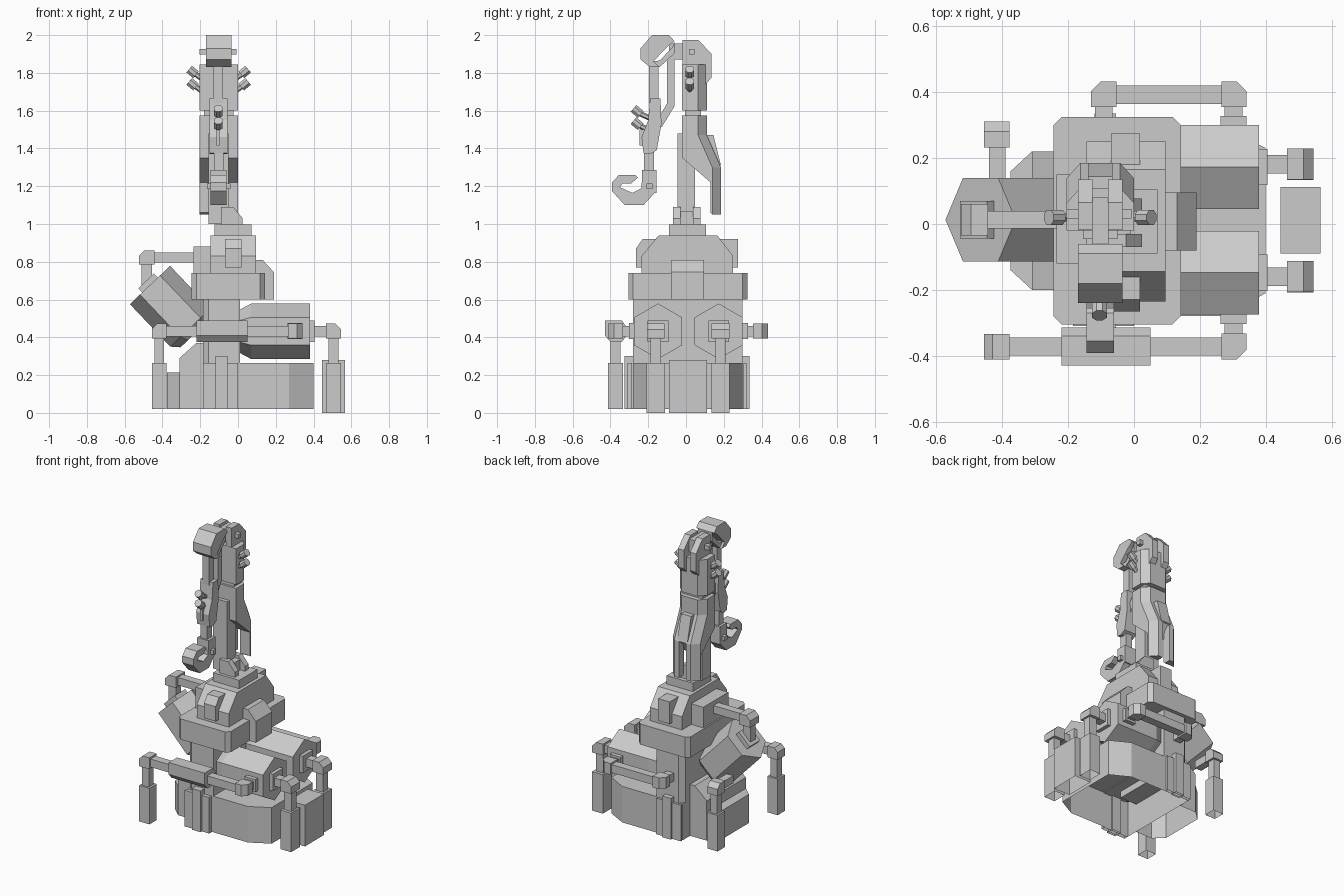
import bpy, bmesh
from math import cos, sin, pi
from mathutils import Vector as V

CY = 0.013  # centre line of the body in y


def loft(name, rings, hollow=False):
    """Solid skinned through equal-length rings; hollow leaves the first ring open."""
    bm = bmesh.new()
    rows = [[bm.verts.new(p) for p in r] for r in rings]
    n = len(rows[0])
    for a, b in zip(rows, rows[1:]):
        for i in range(n):
            j = (i + 1) % n
            bm.faces.new((a[i], a[j], b[j], b[i]))
    first = bm.faces.new(rows[0])
    bm.faces.new(rows[-1])
    bmesh.ops.recalc_face_normals(bm, faces=bm.faces)
    if hollow:
        bm.faces.remove(first)
    me = bpy.data.meshes.new(name)
    bm.to_mesh(me)
    bm.free()
    ob = bpy.data.objects.new(name, me)
    bpy.context.collection.objects.link(ob)
    return ob


def prism(name, pts, axis, a, b, hollow=False):
    """Extrude a 2D profile along an axis from a to b."""
    put = {'x': lambda p, t: (t, p[0], p[1]),
           'y': lambda p, t: (p[0], t, p[1]),
           'z': lambda p, t: (p[0], p[1], t)}[axis]
    return loft(name, [[put(p, t) for p in pts] for t in (a, b)], hollow)


def box(name, x0, x1, y0, y1, z0, z1, hollow=False):
    return prism(name, [(x0, y0), (x1, y0), (x1, y1), (x0, y1)], 'z', z0, z1, hollow)


def rod(name, stations, n=6, ref=(0, 1, 0), turn=0):
    """n-sided rod through (point, radius) stations on a straight axis."""
    ps = [(V(p), r) for p, r in stations]
    d = (ps[-1][0] - ps[0][0]).normalized()
    v = V(ref)
    u = v.cross(d).normalized()
    ang = [turn + 2 * pi * i / n for i in range(n)]
    return loft(name, [[p + u * r * cos(t) + v * r * sin(t) for t in ang] for p, r in ps])


def cut(x0, x1, y0, y1, c, corners):
    """Rectangle with some corners (0=LL 1=LR 2=UR 3=UL) chamfered by c."""
    pts = []
    for i, (x, y) in enumerate([(x0, y0), (x1, y0), (x1, y1), (x0, y1)]):
        if i not in corners:
            pts.append((x, y))
            continue
        dx, dy = (c if x == x0 else -c), (c if y == y0 else -c)
        pair = [(x, y + dy), (x + dx, y)]
        pts += pair if i in (0, 2) else pair[::-1]
    return pts


# Base: faceted hollow plinth, lower left foot, sloped shoulder, column
prism("base_plinth", [(-.185, -.28), (.27, -.28), (.4, -.21), (.4, .23), (.27, .30), (-.185, .30)], 'z', .02, .265, True)
foot = [(-.375, -.14), (-.31, -.20), (-.185, -.20), (-.185, .22), (-.31, .22), (-.375, .16)]
prism("base_foot", foot, 'z', .02, .215, True)
prism("base_shoulder", [(-.31, .215), (-.31, .29), (-.22, .37), (-.06, .37), (-.06, .215)], 'y', -.20, .22)
prism("column", cut(-.185, .01, -.28, .30, .03, (0, 3)), 'z', .26, .6)
for side, y0, y1 in (("front", -.325, -.27), ("back", .29, .335)):
    box(side + "_base_strip", -.12, -.055, y0, y1, .02, .30, True)
    box(side + "_base_panel", -.185, -.0, y0 + .015, y1 - .015, .02, .265, True)

# Hexagonal tanks: two on the right, one tilted on the left
R = .147
for side, y in (("front", -.148), ("back", .173)):
    rod(side + "_tank", [((.01, y, .432), .115), ((.07, y, .432), R), ((.38, y, .432), R)])
    box(side + "_tank_flange", .37, .405, y - .055, y + .055, .375, .49)
    # outlet pipe, elbow, drop pipe and sleeve
    yc = y - .012 if y < 0 else y + .009
    box(side + "_outlet", .4, .48, yc - .028, yc + .028, .405, .46)
    prism(side + "_outlet_elbow", cut(.465, .545, .395, .472, .03, (2,)), 'y', yc - .047, yc + .047)
    box(side + "_drop_pipe", .478, .532, yc - .027, yc + .027, .25, .4)
    box(side + "_drop_sleeve", .465, .545, yc - .048, yc + .048, 0, .265, True)
    # side port joining the tank to the long pipe
    s = -1 if y < 0 else 1
    ya, yb = sorted((y + s * .11, y + s * .155))
    box(side + "_side_flange", .262, .342, ya, yb, .39, .475)
    ya, yb = sorted((y + s * .14, y + s * .20))
    box(side + "_side_port", .275, .33, ya, yb, .405, .46)
box("right_cabinet", .445, .567, -.09, .112, 0, .28, True)

top, low = V((-.466, CY, .677)), V((-.252, CY, .452))
d = (low - top).normalized()
rod("tilted_tank", [(top, R), (low, R), (low + d * .04, .11)])
rod("tilted_tank_flange", [(top - d * .03, .08), (top + d * .01, .08)], 4, turn=pi / 4)

# Pipe from the torso to the tilted tank
box("upper_pipe", -.47, -.2, CY - .027, CY + .027, .797, .85)
prism("upper_elbow", cut(-.525, -.443, .785, .86, .03, (3,)), 'y', CY - .048, CY + .048)
box("upper_drop", -.512, -.455, CY - .027, CY + .027, .66, .79)

# Left legs with pipes
prism("front_leg_elbow", cut(-.455, -.378, .395, .472, .025, (3,)), 'y', -.412, -.334)
prism("back_leg_elbow", cut(.233, .311, .395, .472, .03, (2,)), 'x', -.455, -.378)
for side, y in (("front", -.373), ("back", .272)):
    box(side + "_leg_pipe", -.442, -.392, y - .026, y + .026, .25, .4)
    box(side + "_leg_sleeve", -.455, -.378, y - .039, y + .039, .02, .265, True)
box("back_leg_link", -.44, -.39, .12, .24, .407, .459)

# Long front pipe and back handle
box("front_pipe", -.4, .29, -.4, -.345, .405, .46)
prism("front_pipe_sleeve", [(-.43, .41), (-.40, .375), (-.34, .375), (-.315, .41), (-.315, .455), (-.34, .49), (-.43, .49)], 'x', -.22, .05)
prism("front_pipe_elbow", cut(.265, .342, -.412, -.333, .03, (1,)), 'z', .395, .472)
box("back_handle", -.08, .29, .365, .42, .405, .46)
prism("back_handle_right_elbow", cut(.265, .342, .355, .433, .03, (2,)), 'z', .395, .472)
prism("back_handle_left_elbow", cut(-.13, -.053, .355, .433, .03, (3,)), 'z', .395, .472)
box("back_handle_foot", -.118, -.065, .27, .36, .405, .46)

# Torso block and stepped dome
prism("torso_block", cut(-.245, .142, -.305, .325, .025, (0, 1, 2, 3)), 'z', .6, .74)
prism("torso_right_box", [(.06, .6), (.19, .6), (.19, .745), (.13, .81), (.06, .81)], 'y', -.08, .095)
prism("torso_dome", [(-.235, .73), (-.235, .83), (-.145, .94), (.165, .94), (.25, .83), (.25, .73)], 'x', -.145, .095)
box("torso_left_box", -.235, -.13, -.12, .15, .73, .88)
prism("front_dome_box", [(-.265, .77), (-.265, .87), (-.23, .92), (-.14, .92), (-.14, .77)], 'x', -.07, .018)
prism("back_dome_box", [(.275, .77), (.275, .92), (.17, .92), (.17, .77)], 'x', -.07, .018)

# Neck and pivot cheeks
box("neck_plate", -.125, .072, -.09, .105, .93, .997)
for i, y in enumerate((-.05, .058)):
    prism("neck_cheek_%d" % i, [(-.09, .99), (.025, .99), (.025, 1.03), (-.025, 1.09), (-.09, 1.09)], 'y', y - .02, y + .02)
box("neck_pivot", -.085, -.01, -.045, .05, .99, 1.07)

# Lower arm: cranked shell with chamfered back corners and two rear legs
AX, HW = -.1025, .1025


def arm_ring(y0, z0, y1, z1, xa=AX - HW, xb=AX + HW, ca=.042, cb=.042):
    ym = y1 - .046
    return [(xa, y0, z0), (xb, y0, z0), (xb, ym, z1), (xb - cb, y1, z1), (xa + ca, y1, z1), (xa, ym, z1)]


loft("lower_arm_shell", [arm_ring(-.02, 1.575, .11, 1.575), arm_ring(-.02, 1.35, .11, 1.47), arm_ring(.13, 1.22, .185, 1.30)])
for side, xa, xb, ca, cb in (("left", -.205, -.13, .042, 0), ("right", -.075, 0, 0, .042)):
    loft(side + "_arm_leg", [arm_ring(.13, 1.22, .185, 1.30, xa, xb, ca, cb), arm_ring(.13, 1.06, .185, 1.05, xa, xb, ca, cb)])
box("lower_arm_beam", -.155, -.05, -.045, .048, 1.0, 1.48)
prism("arm_back_box", [(.09, 1.47), (.145, 1.47), (.185, 1.31), (.15, 1.31)], 'x', -.14, -.065)

# Upper arm and elbow plates
loft("upper_arm_shell", [arm_ring(-.02, 1.6, .11, 1.6), arm_ring(-.02, 1.845, .11, 1.845)])
box("arm_spacer", -.18, -.025, -.005, .08, 1.56, 1.62)
for side, x in (("left", -.148), ("right", -.057)):
    prism(side + "_elbow_plate", [(-.018, 1.74), (-.018, 1.975), (.065, 1.975), (.135, 1.9), (.135, 1.775), (.105, 1.74)], 'x', x - .022, x + .022)
box("elbow_pivot", -.205, -.008, .016, .046, 1.897, 1.927)
box("elbow_link", -.128, -.077, -.09, .08, 1.87, 1.955)

# Hood and forearm
prism("forearm_hood", [(-.24, 1.87), (-.24, 1.93), (-.18, 2.0), (-.09, 2.0), (-.06, 1.967), (-.095, 1.942), (-.172, 1.862), (-.14, 1.83), (-.19, 1.83)], 'x', -.17, -.035)
prism("hood_bracket", [(-.172, 1.862), (-.14, 1.83), (-.06, 1.905), (-.06, 1.967), (-.072, 1.905 + .03), (-.14, 1.83 + .035)], 'x', -.155, -.05)
box("forearm_rod", -.13, -.08, -.195, -.145, 1.64, 1.85)
prism("forearm_link", [(-.10, 1.88), (-.06, 1.92), (-.06, 1.625), (-.13, 1.51), (-.145, 1.56), (-.10, 1.64)], 'x', -.13, -.08)
prism("forearm_body", [(-.19, 1.665), (-.135, 1.665), (-.13, 1.53), (-.155, 1.39), (-.19, 1.37), (-.225, 1.375), (-.235, 1.46), (-.2, 1.55)], 'x', -.15, -.055)
box("wrist_rod", -.128, -.077, -.222, -.17, 1.25, 1.4)
box("wrist_block", -.145, -.06, -.232, -.157, 1.165, 1.285)
box("wrist_pivot", -.165, -.04, -.208, -.178, 1.185, 1.215)
prism("gripper_hook", [(-.392, 1.175), (-.392, 1.22), (-.355, 1.26), (-.27, 1.26), (-.255, 1.245), (-.29, 1.215), (-.335, 1.215),
                       (-.35, 1.195), (-.285, 1.165), (-.235, 1.19), (-.235, 1.22), (-.165, 1.22), (-.165, 1.165), (-.225, 1.10), (-.325, 1.10)], 'x', -.145, -.06)

# Tilted pegs on the arm sides and the forearm front
for z in (1.79, 1.725):
    for side, s in (("left", -1), ("right", 1)):
        x = AX + s * .09
        rod(side + "_peg", [((x, .02, z - .02), .014), ((x + s * .035, .02, z + .005), .014)], 6)
        rod(side + "_peg_head", [((x + s * .03, .02, z), .025), ((x + s * .066, .02, z + .03), .025)], 8, turn=pi / 8)
for z in (1.585, 1.52):
    rod("front_peg", [((-.105, -.18, z - .03), .014), ((-.105, -.245, z), .014)], 6, ref=(1, 0, 0))
    rod("front_peg_head", [((-.105, -.24, z - .005), .025), ((-.105, -.278, z + .027), .025)], 8, ref=(1, 0, 0), turn=pi / 8)
box("front_hose", -.113, -.097, -.245, -.2, 1.415, 1.5)
